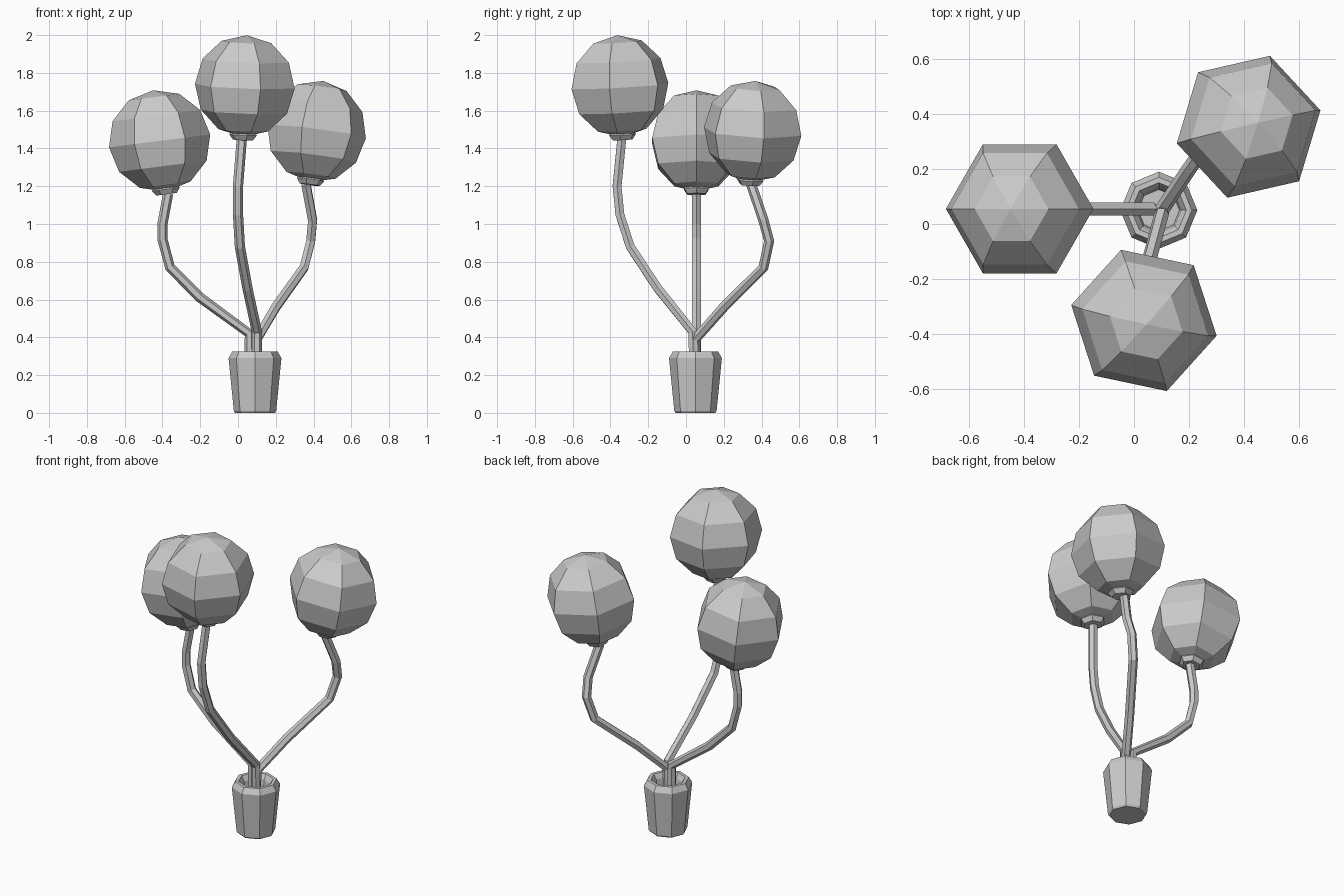
import bpy, bmesh, math
from mathutils import Vector, Matrix

if "Cube" in bpy.data.objects:
    bpy.data.objects.remove(bpy.data.objects["Cube"])


def lathe(name, profile, sides, spin=0.0, matrix=Matrix.Identity(4)):
    # revolve (radius, height) pairs; radius 0 makes a pole
    bm = bmesh.new()
    rings = []
    for r, z in profile:
        if r == 0:
            rings.append([bm.verts.new((0, 0, z))] * sides)
        else:
            rings.append([bm.verts.new((r * math.cos(spin + math.tau * i / sides),
                                        r * math.sin(spin + math.tau * i / sides), z))
                          for i in range(sides)])
    for a, b in zip(rings, rings[1:]):
        for i in range(sides):
            j = (i + 1) % sides
            bm.faces.new(list(dict.fromkeys((a[i], a[j], b[j], b[i]))))
    bmesh.ops.recalc_face_normals(bm, faces=bm.faces)
    mesh = bpy.data.meshes.new(name)
    bm.to_mesh(mesh)
    bm.free()
    obj = bpy.data.objects.new(name, mesh)
    obj.matrix_world = matrix
    bpy.context.collection.objects.link(obj)
    return obj


def tube(name, points, radius):
    # six-sided stem along a polyline
    curve = bpy.data.curves.new(name, 'CURVE')
    curve.dimensions = '3D'
    curve.bevel_depth = radius
    curve.bevel_resolution = 1
    curve.use_fill_caps = True
    spline = curve.splines.new('POLY')
    spline.points.add(len(points) - 1)
    for p, co in zip(spline.points, points):
        p.co = (*co, 1)
        p.radius = 1
    spline.use_smooth = False
    obj = bpy.data.objects.new(name, curve)
    bpy.context.collection.objects.link(obj)
    return obj


# pot: tapered octagon with bevelled rim and hollow top
lathe("pot", [(0, 0), (0.105, 0), (0.112, 0.01), (0.14, 0.29), (0.12, 0.325),
              (0.10, 0.325), (0.082, 0.295), (0.075, 0.25), (0, 0.25)], 8,
      matrix=Matrix.Translation((0.09, 0.05, 0)))

# globe profile: six-sided sphere with six ring bands
R = 0.27
globe = [(R * math.sin(math.pi * k / 6) if 0 < k < 6 else 0,
          -R * math.cos(math.pi * k / 6)) for k in range(7)]
collar = [(0, -0.285), (0.055, -0.285), (0.075, -0.258), (0.06, -0.235), (0, -0.235)]

# name, globe centre, lean axis, spin, stem path
branches = [
    ("left", (-0.415, 0.055, 1.44), (-0.07, 0, 0.55), 0,
     [(0.06, 0.055, 0.25), (0.06, 0.055, 0.42), (-0.2, 0.055, 0.61), (-0.36, 0.055, 0.77),
      (-0.40, 0.055, 0.92), (-0.40, 0.055, 1.0), (-0.37, 0.055, 1.16)]),
    ("front", (0.036, -0.35, 1.73), (0.02, -0.03, 0.55), -12,
     [(0.10, 0.04, 0.25), (0.10, 0.035, 0.43), (0.05, -0.15, 0.66), (0.01, -0.295, 0.88),
      (0.0, -0.35, 1.05), (0.0, -0.365, 1.2), (0.02, -0.34, 1.45)]),
    ("right", (0.416, 0.353, 1.49), (0.07, 0.03, 0.55), 13,
     [(0.09, 0.05, 0.25), (0.10, 0.05, 0.39), (0.2, 0.2, 0.56), (0.35, 0.41, 0.77),
      (0.385, 0.44, 0.91), (0.395, 0.41, 1.02), (0.36, 0.345, 1.21)]),
]
for side, centre, axis, spin, path in branches:
    lean = Vector((0, 0, 1)).rotation_difference(Vector(axis)).to_matrix().to_4x4()
    place = Matrix.Translation(centre) @ lean
    lathe(side + "_globe", globe, 6, math.radians(spin), place)
    lathe(side + "_collar", collar, 6, math.radians(spin), place)
    tube(side + "_stem", path, 0.027)
